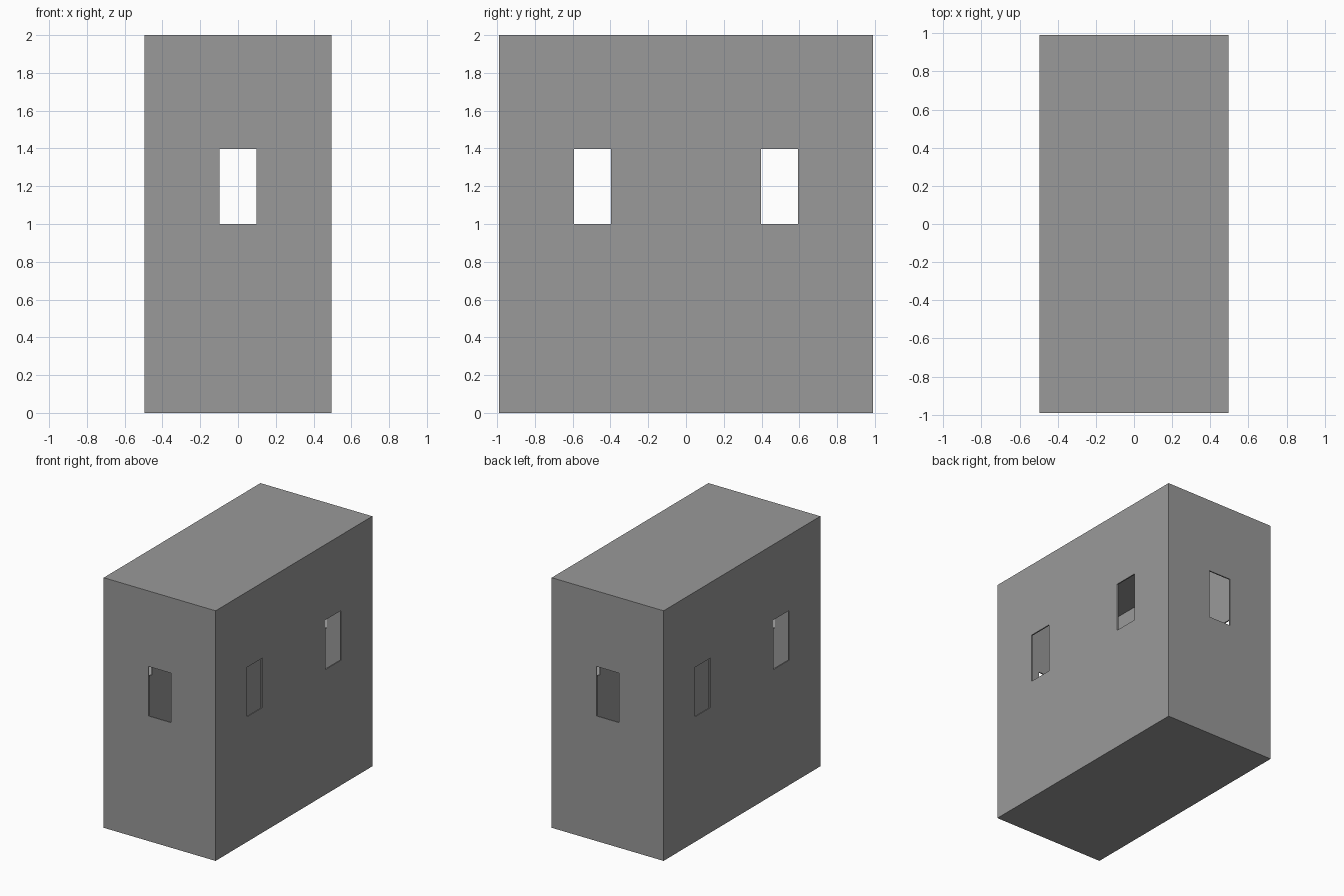
import bpy

if "Cube" in bpy.data.objects:
    bpy.data.objects.remove(bpy.data.objects["Cube"])

W, D, H, T = 0.99, 1.98, 2.0, 0.01   # outer size and wall thickness
SILL, HEAD = 1.0, 1.396              # window heights
WIN = 0.198                          # window width


def box(name, size, centre):
    bpy.ops.mesh.primitive_cube_add(size=1, location=centre)
    ob = bpy.context.object
    ob.name = name
    ob.scale = size
    bpy.ops.object.transform_apply(location=True, rotation=False, scale=True)
    return ob


def cut(target, cutter):
    mod = target.modifiers.new("cut", 'BOOLEAN')
    mod.operation = 'DIFFERENCE'
    mod.solver = 'EXACT'
    mod.object = cutter
    bpy.context.view_layer.objects.active = target
    bpy.ops.object.modifier_apply(modifier=mod.name)
    bpy.data.objects.remove(cutter)


# Hollow building shell with floor and roof
shell = box("building_shell", (W, D, H), (0, 0, H / 2))
grey = bpy.data.materials.new("dark_grey")
grey.diffuse_color = (0.32, 0.32, 0.32, 1)
grey.use_nodes = True
grey.node_tree.nodes["Principled BSDF"].inputs["Base Color"].default_value = grey.diffuse_color
shell.data.materials.append(grey)
cut(shell, box("room_cutter", (W - 2 * T, D - 2 * T, H - 2 * T), (0, 0, H / 2)))

# Window openings: one pair through front and back, two pairs through the sides
zc, zh = (SILL + HEAD) / 2, HEAD - SILL
cut(shell, box("end_window_cutter", (WIN, D + 1, zh), (0, 0, zc)))
for y in (-D / 4, D / 4):
    cut(shell, box("side_window_cutter", (W + 1, WIN, zh), (0, y, zc)))
